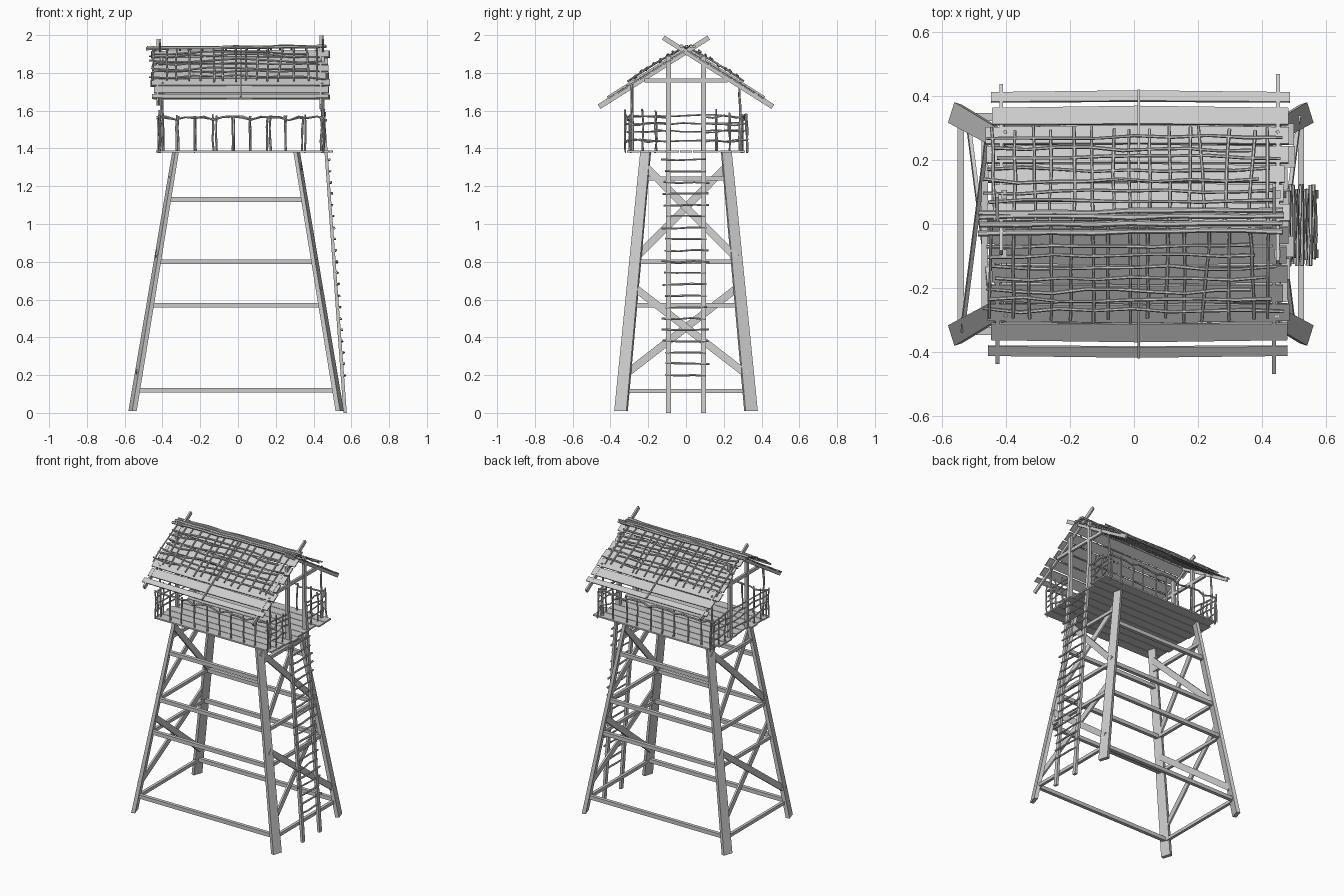
import bpy, bmesh, random
from mathutils import Vector as V

random.seed(4)
cube = bpy.data.objects.get("Cube")
if cube:
    bpy.data.objects.remove(cube)

wood = bpy.data.materials.new("weathered_grey_wood")
wood.use_nodes = True
wood.diffuse_color = (0.6, 0.6, 0.6, 1)
wood.node_tree.nodes["Principled BSDF"].inputs["Base Color"].default_value = (0.6, 0.6, 0.6, 1)


def jit(s):
    return random.uniform(-s, s)


def link(name, mesh):
    ob = bpy.data.objects.new(name, mesh)
    bpy.context.collection.objects.link(ob)
    if not mesh.materials:
        mesh.materials.append(wood)
    return ob


def beams(name, parts):
    """Each part is start, end, half width vector, half depth vector, end scale."""
    bm = bmesh.new()
    for a, b, u, v, k in parts:
        a, b, u, v = V(a), V(b), V(u), V(v)
        rings = []
        for p, s in ((a, 1), (b, k)):
            rings.append([bm.verts.new(p + s * (i * u + j * v))
                          for i, j in ((-1, -1), (1, -1), (1, 1), (-1, 1))])
        lo, hi = rings
        bm.faces.new(lo)
        bm.faces.new(hi)
        for i in range(4):
            j = (i + 1) % 4
            bm.faces.new((lo[i], lo[j], hi[j], hi[i]))
    bmesh.ops.recalc_face_normals(bm, faces=bm.faces)
    mesh = bpy.data.meshes.new(name)
    bm.to_mesh(mesh)
    bm.free()
    return link(name, mesh)


def sticks(name, paths, radius):
    """Thin crooked poles swept along paths."""
    cu = bpy.data.curves.new(name, "CURVE")
    cu.dimensions = "3D"
    cu.bevel_depth = radius
    cu.bevel_resolution = 1
    cu.use_fill_caps = True
    for path in paths:
        sp = cu.splines.new("POLY")
        sp.points.add(len(path) - 1)
        for pt, co in zip(sp.points, path):
            pt.co = (*co, 1)
            pt.radius = random.uniform(0.8, 1.15)
    tmp = bpy.data.objects.new(name, cu)
    bpy.context.collection.objects.link(tmp)
    dg = bpy.context.evaluated_depsgraph_get()
    mesh = bpy.data.meshes.new_from_object(tmp.evaluated_get(dg))
    bpy.data.objects.remove(tmp)
    mesh.polygons.foreach_set("use_smooth", [False] * len(mesh.polygons))
    return link(name, mesh)


def crooked(a, b, n=5, s=0.006):
    a, b = V(a), V(b)
    return [a.lerp(b, i / n) + V((jit(s), jit(s), jit(s))) for i in range(n + 1)]


def leg_at(sx, sy, z):
    return V((sx * (0.55 - 0.166 * z) - 0.01, sy * (0.345 - 0.095 * z), z))


ENDS = (-1, 1)
FLOOR = 1.38

# Splayed plank legs
beams("legs", [(leg_at(sx, sy, 0.01), leg_at(sx, sy, FLOOR),
                (-sx * 0.01, sy * 0.032, 0), (sx * 0.012, sy * 0.004, 0), 0.8)
               for sx in ENDS for sy in ENDS])

# Long horizontal ties on front and back
beams("long_ties", [(leg_at(-1, sy, z), leg_at(1, sy, z), (0, 0, 0.013), (0, 0.012, 0), 1)
                    for sy in ENDS for z in (0.12, 0.57, 0.8, 1.13)])

# Short ties across each end
beams("end_ties", [(leg_at(sx, -1, z), leg_at(sx, 1, z), (0, 0, 0.011), (0.01, 0, 0), 1)
                   for sx in ENDS for z in (0.115, 0.57, 0.8, 1.24)])

# Crossed braces on each end
braces = []
for sx in ENDS:
    for lo, hi in ((0.2, 0.67), (0.82, 1.31)):
        for sy in ENDS:
            a, b = leg_at(sx, sy, lo), leg_at(sx, -sy, hi)
            off = V((0.008 * sy, 0, 0))
            d = (b - a).normalized()
            braces.append((a + off, b + off, d.cross(V((1, 0, 0))) * 0.02, (0.006, 0, 0), 1))
beams("cross_braces", braces)

# Platform boards
boards = []
for i in range(9):
    y = -0.28 + i * 0.07
    boards.append(((-0.42 + jit(0.015), y, FLOOR + 0.004), (0.49 + jit(0.015), y, FLOOR + 0.004),
                   (0, 0.033, 0), (0, 0, 0.005), 1))
beams("platform_boards", boards)

# Ladder on the left end
def ladder_x(z):
    return 0.567 - 0.073 * z


beams("ladder_rails", [((ladder_x(0), y, 0), (ladder_x(1.58), y, 1.58), (0, 0.013, 0), (0.009, 0, 0), 0.9)
                       for y in (-0.093, 0.093)])
rungs = []
for i in range(20):
    z = 0.2 + i * 0.06
    x = ladder_x(z) + 0.012
    rungs.append(crooked((x, -0.12 + jit(0.015), z), (x, 0.115 + jit(0.015), z), 3, 0.004))
sticks("ladder_rungs", rungs, 0.006)

# Gable posts and collar beams
posts, collars = [], []
for x in (-0.405, 0.448):
    for sy in ENDS:
        posts.append(((x, sy * 0.093, FLOOR), (x, sy * 0.093, 1.89), (0, 0.013, 0), (0.009, 0, 0), 1))
    collars.append(((x, -0.22, 1.76), (x, 0.22, 1.76), (0, 0, 0.011), (0.008, 0, 0), 1))
beams("gable_posts", posts)
beams("collar_beams", collars)
sticks("corner_posts", [crooked((x, sy * 0.285, FLOOR), (x, sy * 0.285, 1.75), 6, 0.004)
                        for x in (-0.4, 0.445) for sy in ENDS], 0.007)

# Railing: uprights and wavy rails on the long sides
rail = []
for sy in ENDS:
    for i in range(10):
        x = -0.41 + i * 0.095 + jit(0.012)
        rail.append(crooked((x, sy * 0.295, FLOOR), (x, sy * 0.295, 1.57 + jit(0.012)), 3, 0.004))
    top = []
    for i in range(19):
        dip = -0.014 if i % 4 == 2 else 0
        top.append((-0.43 + i * 0.05, sy * 0.3 + jit(0.008), 1.565 + dip + jit(0.005)))
    rail.append(top)
sticks("side_railing", rail, 0.006)

# Railing on the ends, open at the ladder
end_rail = []
for z in (1.57, 1.53, 1.49, 1.44):
    end_rail.append(crooked((-0.41, -0.32, z), (-0.41, 0.3, z), 8, 0.009))
    for sy in ENDS:
        end_rail.append(crooked((0.45, sy * 0.32, z), (0.45, sy * 0.09, z), 4, 0.009))
for sy in ENDS:
    for y in (0.16, 0.23, 0.32):
        for x in (-0.415, 0.455):
            end_rail.append(crooked((x, sy * y, FLOOR), (x, sy * y, 1.59 + jit(0.02)), 3, 0.006))
sticks("end_railing", end_rail, 0.005)

# Roof slope helpers
SLOPE = 0.63
def roof(x, y, lift=0.0):
    return V((x, y, 1.915 - SLOPE * abs(y) + lift))


def slope_axes(sy):
    along = V((0, sy, -sy * sy * SLOPE)).normalized()
    return along, V((0, sy * SLOPE, 1)).normalized()


# Crossed rafters poking past the ridge
rafters = []
for x, reach, tip in ((-0.42, 0.43, 0.09), (0.443, 0.46, 0.12)):
    for sy in ENDS:
        along, up = slope_axes(sy)
        a = roof(x + sy * 0.006, sy * reach, -0.004)
        b = V((x + sy * 0.006, -sy * tip, 1.911 + SLOPE * tip))
        rafters.append((a, b, up * 0.014, (0.006, 0, 0), 0.9))
for sy in ENDS:
    along, up = slope_axes(sy)
    rafters.append((roof(0.015, sy * 0.415, 0.015), roof(0.015, 0, 0.015), up * 0.008, (0.004, 0, 0), 1))
beams("rafters", rafters)

# Overlapping roof planks, wider gap at the eave
planks = []
for sy in ENDS:
    along, up = slope_axes(sy)
    rows = [(0.395, 0.019)] + [(0.335 - i * 0.06, 0.033) for i in range(6)]
    for y, half in rows:
        x0, x1 = -0.455 + jit(0.012), 0.475 + jit(0.012)
        mid = roof(0.01, sy * (y + 0.004), 0.01)
        for x in (x0, x1):
            planks.append((mid, roof(x, sy * y, 0.006 + jit(0.003)), along * half, up * 0.004, 0.92))
beams("roof_planks", planks)

# Ridge poles
sticks("ridge_poles", [crooked((-0.485, y, 1.93), (0.465, y + jit(0.01), 1.94), 8, 0.004)
                       for y in (-0.028, 0.0, 0.022, 0.035)], 0.009)

# Woven sticks lying on the upper roof
lattice = []
for sy in ENDS:
    for i in range(15):
        x = -0.44 + i * 0.061 + jit(0.012)
        lean = jit(0.03) if i > 10 else jit(0.006)
        low = 0.3 + jit(0.01)
        lattice.append([roof(x + lean * t + jit(0.003), sy * low * t, 0.025 + 0.03 * t * (1.3 - t))
                        for t in (0.03, 0.25, 0.5, 0.75, 1)])
    for y in (0.07, 0.1, 0.135, 0.17, 0.21, 0.235, 0.27):
        x0, x1 = -0.45 + jit(0.03), 0.41 + jit(0.06)
        drop = random.uniform(0, 0.015)
        path = []
        for i in range(9):
            t = i / 8
            path.append(roof(x0 + (x1 - x0) * t, sy * (y + jit(0.007)),
                             0.042 - drop * abs(2 * t - 1) + jit(0.005)))
        lattice.append(path)
sticks("roof_lattice", lattice, 0.0055)
